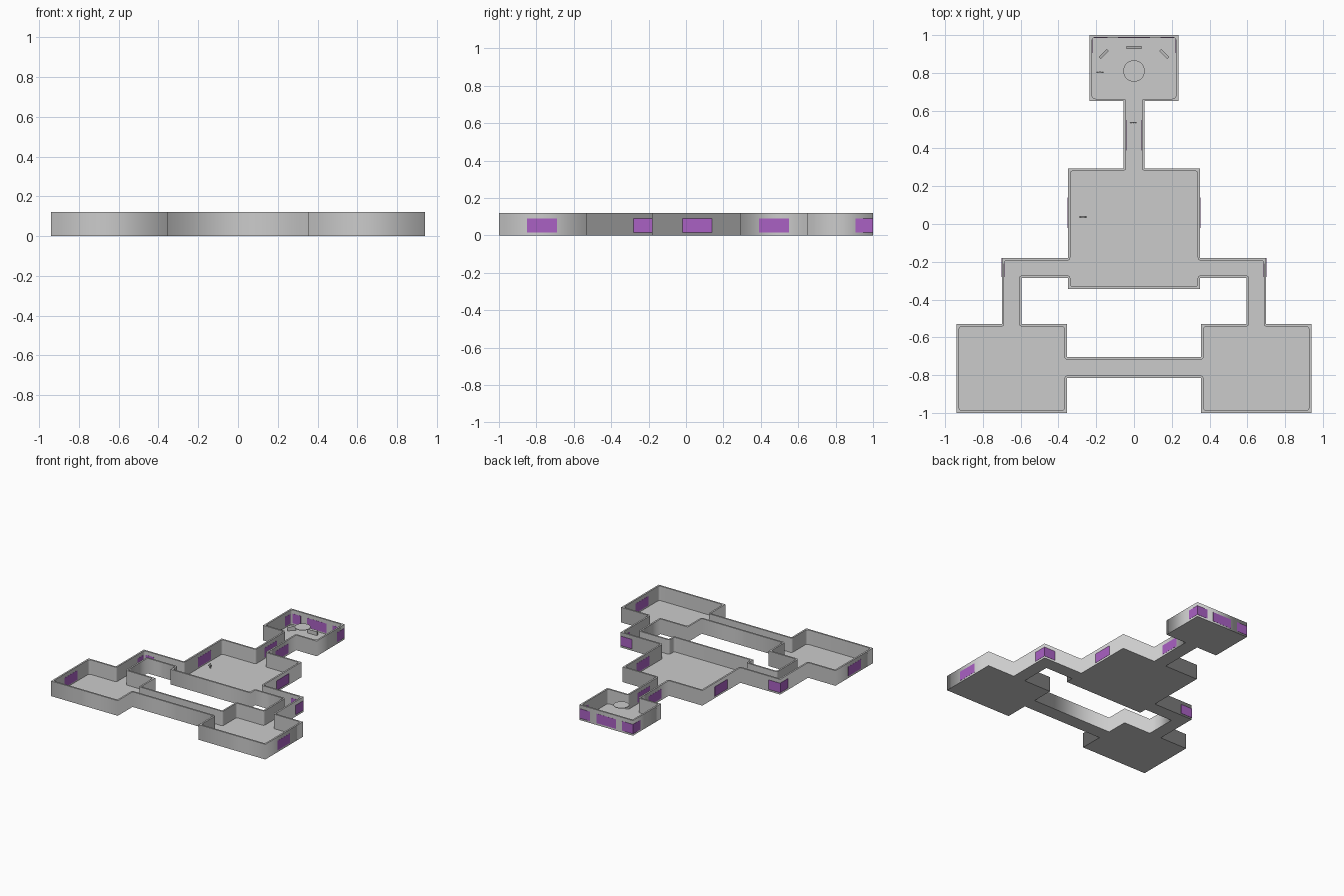
import bpy
from math import radians
from mathutils import Vector

if "Cube" in bpy.data.objects:
    bpy.data.objects.remove(bpy.data.objects["Cube"])

H, FLOOR, T = 0.12, 0.005, 0.013

purple = bpy.data.materials.new("window_purple")
purple.diffuse_color = (0.40, 0.12, 0.55, 1)
purple.use_nodes = True
purple.node_tree.nodes["Principled BSDF"].inputs["Base Color"].default_value = purple.diffuse_color


def mirrored(half):
    """Close a right-hand half outline with its mirror image."""
    return [Vector(p) for p in half] + [Vector((-x, y)) for x, y in reversed(half)]


def inset(loop, t, r=0.018, steps=4):
    """Offset a right-angled loop to its left and round the corners."""
    out, n = [], len(loop)
    for i, p in enumerate(loop):
        a = (p - loop[i - 1]).normalized()
        b = (loop[(i + 1) % n] - p).normalized()
        q = p + t * (Vector((-a.y, a.x)) + Vector((-b.y, b.x)))
        s, e = q - a * r, q + b * r
        for k in range(steps + 1):
            u = k / steps
            out.append(s * (1 - u) ** 2 + q * 2 * u * (1 - u) + e * u * u)
    return out


def slab(name, loops, z0, z1):
    """Fill nested outlines and extrude them from z0 to z1."""
    cu = bpy.data.curves.new(name, 'CURVE')
    cu.dimensions, cu.fill_mode, cu.extrude = '2D', 'BOTH', (z1 - z0) / 2
    for loop in loops:
        sp = cu.splines.new('POLY')
        sp.points.add(len(loop) - 1)
        for pt, v in zip(sp.points, loop):
            pt.co = (v.x, v.y, 0, 1)
        sp.use_cyclic_u = True
    ob = bpy.data.objects.new(name, cu)
    ob.location.z = (z0 + z1) / 2
    bpy.context.collection.objects.link(ob)
    bpy.ops.object.select_all(action='DESELECT')
    ob.select_set(True)
    bpy.context.view_layer.objects.active = ob
    bpy.ops.object.convert(target='MESH')
    return ob


def box(name, loc, size, rot=0, tilt=0, mat=None):
    bpy.ops.mesh.primitive_cube_add(size=1, location=loc,
                                    rotation=(radians(tilt), 0, radians(rot)))
    ob = bpy.context.object
    ob.name, ob.scale = name, size
    if mat:
        ob.data.materials.append(mat)
    return ob


# Floor plan: outside outline and the courtyard between the corridors
outer = mirrored([(.355, -.815), (.355, -1), (.94, -1), (.94, -.53), (.70, -.53),
                  (.70, -.18), (.35, -.18), (.35, .295), (.055, .295),
                  (.055, .65), (.235, .65), (.235, 1)])
court = mirrored([(.355, -.705), (.355, -.53), (.595, -.53), (.595, -.285),
                  (.35, -.285), (.35, -.345)])[::-1]
slab("floor", [outer, court], 0, FLOOR)
slab("outer_walls", [outer, inset(outer, T)], FLOOR, H)
slab("courtyard_walls", [court, inset(court, T)], FLOOR, H)

# Windows, flush in the walls and visible from both sides
WZ, WH, P = 0.0525, 0.075, 0.002
for s, side in ((1, "right"), (-1, "left")):
    for part, x, y0, y1 in (("side_room", .94, -.85, -.69), ("bend", .70, -.28, -.18),
                            ("main_room", .35, -.02, .14), ("passage", .055, .39, .55),
                            ("end_room", .235, .905, 1)):
        box(f"{part}_window_{side}", (s * (x - T / 2), (y0 + y1) / 2, WZ),
            (T + P, y1 - y0, WH), mat=purple)
    for part, y, x0, x1 in (("bend", -.18, .60, .70), ("end_room", 1, .14, .235)):
        box(f"{part}_corner_window_{side}", (s * (x0 + x1) / 2, y - T / 2, WZ),
            (x1 - x0, T + P, WH), mat=purple)
box("end_room_back_window", (0, 1 - T / 2, WZ), (.17, T + P, WH), mat=purple)

# End room: consoles with sloped screens, and the round overhead disc
for name, x, y, rot, w in (("centre", 0, .935, 0, .082), ("left", -.16, .90, 45, .06),
                           ("right", .16, .90, -45, .06)):
    box(f"console_{name}", (x, y, FLOOR + .015), (w, .012, .03), rot)
    box(f"console_top_{name}", (x, y, FLOOR + .032), (w, .016, .004), rot, 15)
bpy.ops.mesh.primitive_cylinder_add(vertices=32, radius=.057, depth=.004,
                                    location=(0, .81, .108))
bpy.context.object.name = "round_disc"
bpy.ops.object.shade_smooth_by_angle()

# Small standing figures
for i, (x, y) in enumerate(((-.27, .038), (-.003, .537), (-.18, .805))):
    for s in (1, -1):
        box(f"figure_{i}_leg", (x + s * .003, y, FLOOR + .009), (.004, .005, .018))
        arm = box(f"figure_{i}_arm", (x + s * .010, y - .001, FLOOR + .026), (.004, .004, .018))
        arm.rotation_euler.y = -s * radians(40)
    box(f"figure_{i}_torso", (x, y, FLOOR + .025), (.010, .006, .015))
    bpy.ops.mesh.primitive_uv_sphere_add(segments=10, ring_count=6, radius=.004,
                                         location=(x, y, FLOOR + .037))
    bpy.context.object.name = f"figure_{i}_head"
